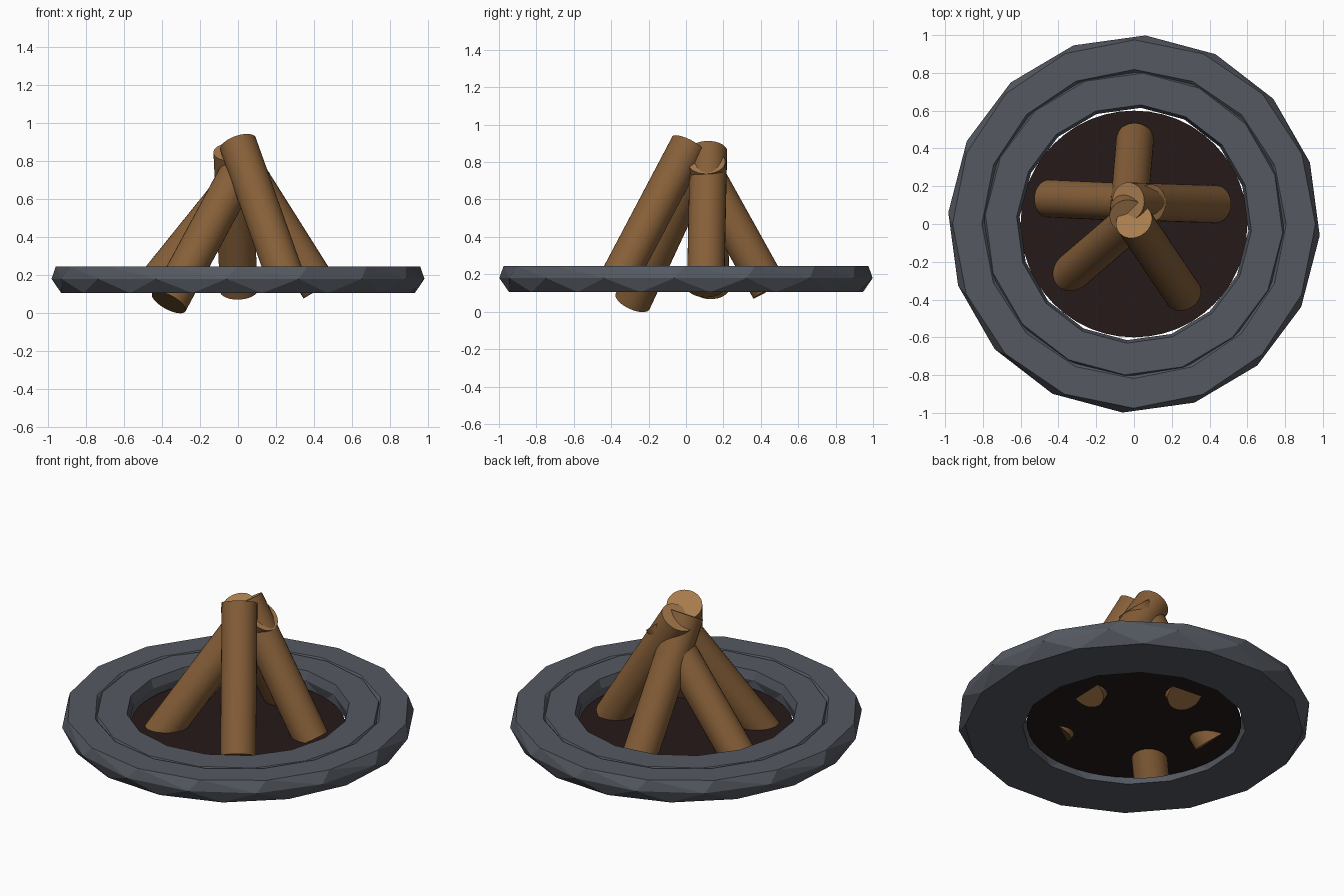
import bpy, bmesh, math
from mathutils import Vector

if "Cube" in bpy.data.objects:
    bpy.data.objects.remove(bpy.data.objects["Cube"])


def material(name, rgb):
    m = bpy.data.materials.new(name)
    m.diffuse_color = (*rgb, 1)
    m.use_nodes = True
    m.node_tree.nodes["Principled BSDF"].inputs["Base Color"].default_value = m.diffuse_color
    return m


STONE = material("stone", (0.09, 0.10, 0.12))
BARK = material("bark", (0.24, 0.115, 0.04))
CUT_WOOD = material("cut_wood", (0.39, 0.20, 0.075))
ASH = material("ash", (0.018, 0.010, 0.009))


def finish(bm, name, *mats):
    bmesh.ops.recalc_face_normals(bm, faces=bm.faces)
    me = bpy.data.meshes.new(name)
    bm.to_mesh(me)
    bm.free()
    for m in mats:
        me.materials.append(m)
    ob = bpy.data.objects.new(name, me)
    bpy.context.collection.objects.link(ob)
    return ob


def stone_ring(name, profile, sides=16, start=-3.5):
    """Closed profile of (radius, z, phase); a phase change gives twisted facets."""
    bm = bmesh.new()
    step = math.tau / sides
    loops = []
    for r, z, phase in profile:
        loop = []
        for i in range(sides):
            a = math.radians(start) + (i + phase) * step
            loop.append(bm.verts.new((0.985 * r * math.cos(a), r * math.sin(a), z)))
        loops.append(loop)
    for j in range(len(profile)):
        k = (j + 1) % len(profile)
        p, q = loops[j], loops[k]
        pj, pk = profile[j][2], profile[k][2]
        for i in range(sides):
            n = (i + 1) % sides
            if pj == pk:
                bm.faces.new((p[i], p[n], q[n], q[i]))
            elif pj < pk:
                bm.faces.new((p[i], p[n], q[i]))
                bm.faces.new((p[n], q[n], q[i]))
            else:
                bm.faces.new((p[i], p[n], q[n]))
                bm.faces.new((p[i], q[n], q[i]))
    return finish(bm, name, STONE)


def log(name, base, top, radius=0.1):
    base, top = Vector(base), Vector(top)
    axis = top - base
    bm = bmesh.new()
    bmesh.ops.create_cone(bm, cap_ends=True, segments=32, radius1=radius,
                          radius2=radius, depth=axis.length)
    for f in bm.faces:
        f.smooth = len(f.verts) == 4
        f.material_index = 1 if len(f.verts) > 4 and f.calc_center_median().z > 0 else 0
    for e in bm.edges:
        e.smooth = all(f.smooth for f in e.link_faces)
    ob = finish(bm, name, BARK, CUT_WOOD)
    ob.rotation_euler = axis.to_track_quat('Z', 'Y').to_euler()
    ob.location = (base + top) / 2
    return ob


# Two nested faceted stone rings with a shallow seam between them
stone_ring("outer_stone_ring", [
    (0.800, 0.105, 0.5), (0.955, 0.105, 0.5), (1.0, 0.18, 0.0),
    (0.975, 0.245, 0.15), (0.818, 0.245, 0.15), (0.80, 0.225, 0.15)])
stone_ring("inner_stone_ring", [
    (0.63, 0.105, 0.5), (0.805, 0.105, 0.5), (0.815, 0.22, 0.0),
    (0.80, 0.244, 0.0), (0.632, 0.244, 0.0), (0.616, 0.19, 0.0)])

# Thin ash bed inside the rings
bm = bmesh.new()
bmesh.ops.create_cone(bm, cap_ends=True, segments=48, radius1=0.6, radius2=0.6, depth=0.015)
bed = finish(bm, "ash_bed", ASH)
bed.location.z = 0.14

# Five logs leaning together
log("back_log", (0.005, 0.447, 0.119), (-0.03, 0.04, 0.85))
log("right_log", (0.43, 0.105, 0.13), (-0.03, 0.12, 0.86))
log("left_log", (-0.45, 0.135, 0.13), (0.09, 0.11, 0.80))
log("front_right_log", (0.26, -0.37, 0.16), (0.0, 0.015, 0.89))
log("front_left_log", (-0.365, -0.285, 0.056), (0.02, 0.045, 0.77))
